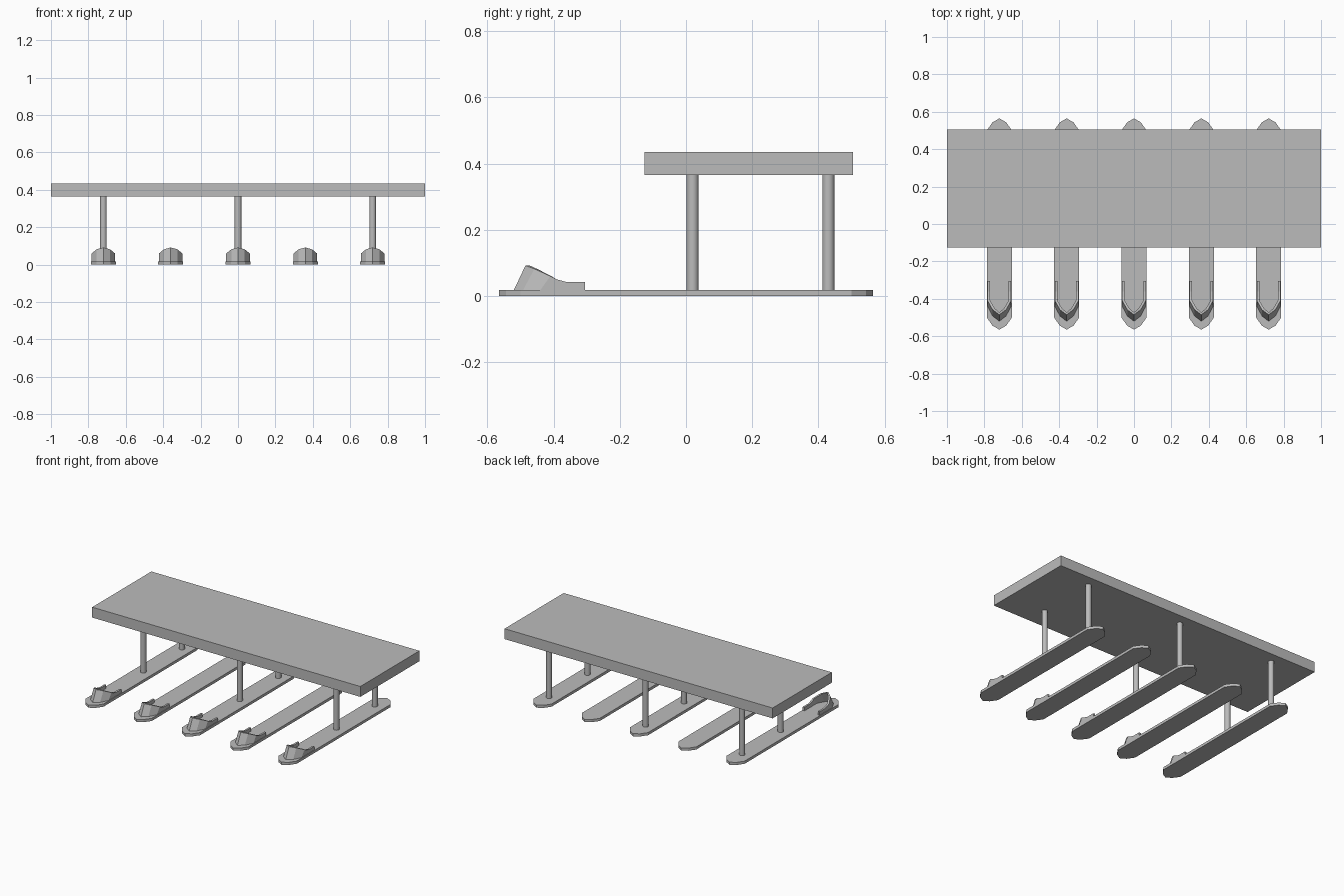
import bpy, bmesh
from mathutils import Vector

if "Cube" in bpy.data.objects:
    bpy.data.objects.remove(bpy.data.objects["Cube"], do_unlink=True)

concrete = bpy.data.materials.new("concrete grey")
concrete.use_nodes = True
GREY = (0.5, 0.5, 0.5, 1)
concrete.diffuse_color = GREY
concrete.node_tree.nodes["Principled BSDF"].inputs["Base Color"].default_value = GREY


def make_object(name, bm, location):
    bmesh.ops.recalc_face_normals(bm, faces=bm.faces)
    mesh = bpy.data.meshes.new(name)
    bm.to_mesh(mesh)
    bm.free()
    mesh.materials.append(concrete)
    obj = bpy.data.objects.new(name, mesh)
    obj.location = location
    bpy.context.collection.objects.link(obj)
    return obj


def slab(name, outline, thickness, location):
    """Extrude a flat outline upwards."""
    bm = bmesh.new()
    face = bm.faces.new([bm.verts.new((x, y, 0)) for x, y in outline])
    top = bmesh.ops.extrude_face_region(bm, geom=[face])["geom"]
    bmesh.ops.translate(bm, vec=(0, 0, thickness),
                        verts=[v for v in top if isinstance(v, bmesh.types.BMVert)])
    return make_object(name, bm, location)


def column(name, x, y):
    bm = bmesh.new()
    bmesh.ops.create_cone(bm, cap_ends=True, segments=24, radius1=COL_R, radius2=COL_R,
                          depth=DECK_Z - BASE_H)
    obj = make_object(name, bm, (x, y, (DECK_Z + BASE_H) / 2))
    obj.data.shade_smooth()
    bpy.context.view_layer.objects.active = obj
    obj.select_set(True)
    bpy.ops.object.shade_smooth_by_angle()
    obj.select_set(False)


def prow(name, x):
    """Leaning pointed wall with two low arms, swept as a four-sided section."""
    # half path: x, foot y, rim y, rim z
    half = [(.063, -.305, -.305, .042), (.063, -.36, -.36, .042), (.063, -.39, -.39, .05),
            (.063, -.44, -.41, .06), (.036, -.492, -.458, .082), (0, -.52, -.485, .092)]
    path = half + [(-px, a, b, z) for px, a, b, z in reversed(half[:-1])]
    bm = bmesh.new()
    rings = []
    for i, (px, foot, rim, z) in enumerate(path):
        # offset the wall inwards along the mitre of the neighbouring segments
        here = Vector((px, foot))
        prev = Vector(path[max(i - 1, 0)][:2])
        following = Vector(path[min(i + 1, len(path) - 1)][:2])
        along = (following - prev).normalized()
        inward = Vector((along.y, -along.x)) * WALL
        if inward.dot(Vector((0, -.3)) - here) < 0:
            inward = -inward
        ix, iy = inward
        rings.append([bm.verts.new(p) for p in (
            (px, foot, BASE_H), (px, rim, z),
            (px + ix, rim + iy, z), (px + ix, foot + iy, BASE_H))])
    for a, b in zip(rings, rings[1:]):
        for k in range(4):
            n = (k + 1) % 4
            bm.faces.new((a[k], a[n], b[n], b[k]))
    bm.faces.new(rings[0])
    bm.faces.new(rings[-1])
    make_object(name, bm, (x, 0, 0))


BASE_H, DECK_Z, COL_R, WALL = .018, .365, .018, .013

# Deck
slab("deck", [(-1, -.125), (1, -.125), (1, .505), (-1, .505)], .07, (0, 0, DECK_Z))

# Pointed footings with prows, and columns on every other one
quarter = [(.067, -.5), (.037, -.543), (0, -.565)]
front = quarter + [(-x, y) for x, y in reversed(quarter[:-1])]
outline = front + [(x, -y) for x, y in reversed(front)]
for i in range(5):
    x = (i - 2) * .36
    slab(f"footing_{i + 1}", outline, BASE_H, (x, 0, 0))
    prow(f"prow_{i + 1}", x)
    if i % 2 == 0:
        column(f"front_column_{i + 1}", x, .02)
        column(f"rear_column_{i + 1}", x, .43)
